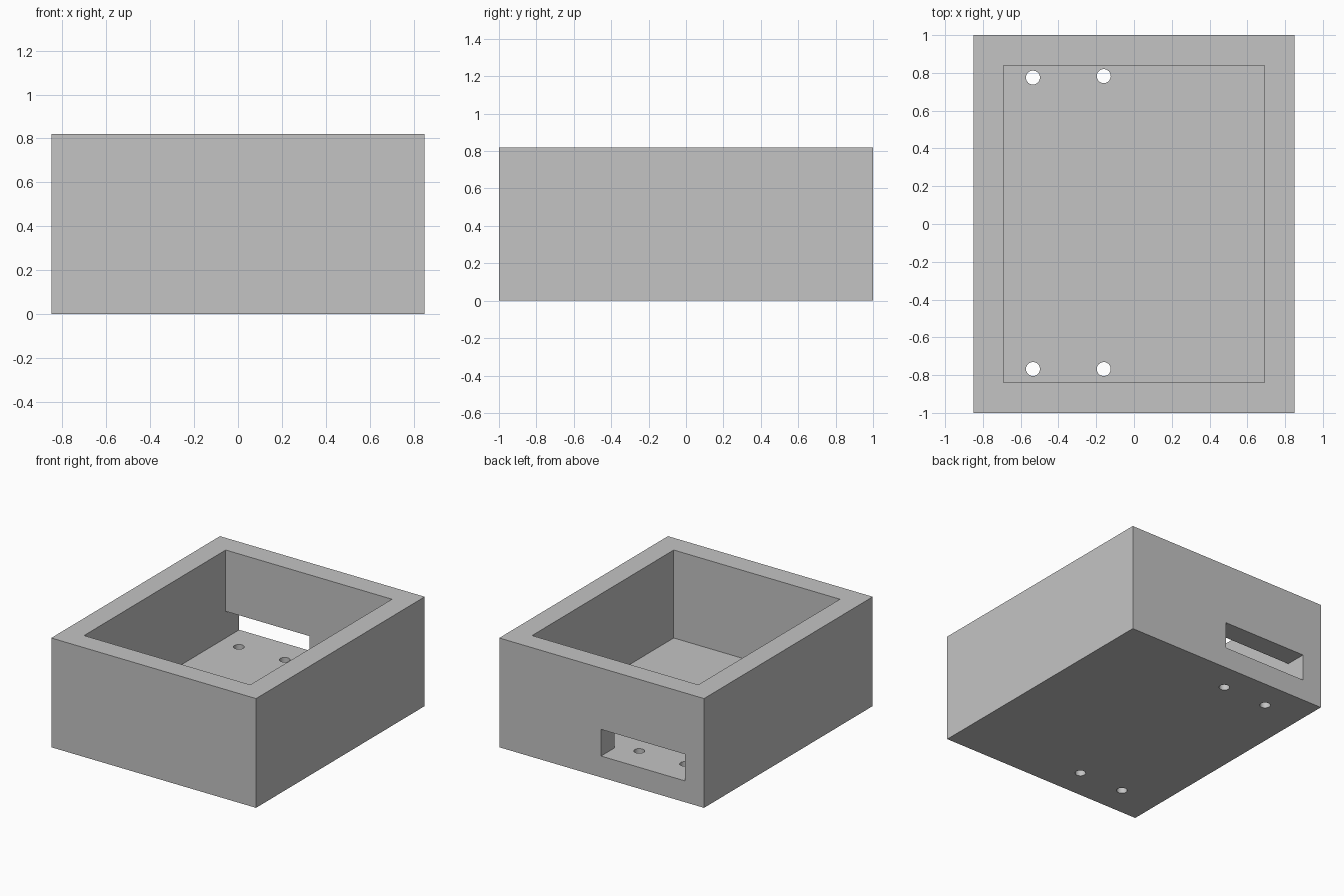
import bpy

cube = bpy.data.objects.get("Cube")
if cube:
    bpy.data.objects.remove(cube, do_unlink=True)

W, D, H = 1.70, 2.00, 0.82   # outer size
T = 0.16                     # wall and floor thickness

grey = bpy.data.materials.new("light_grey")
grey.use_nodes = True
colour = (0.55, 0.55, 0.55, 1)
grey.diffuse_color = colour
grey.node_tree.nodes["Principled BSDF"].inputs["Base Color"].default_value = colour


def box(name, low, high):
    centre = [(a + b) / 2 for a, b in zip(low, high)]
    bpy.ops.mesh.primitive_cube_add(size=1, location=centre)
    ob = bpy.context.object
    ob.name = name
    ob.scale = [b - a for a, b in zip(low, high)]
    bpy.ops.object.transform_apply(location=True, rotation=False, scale=True)
    ob.data.materials.append(grey)
    return ob


def cut(target, cutter):
    cutter.hide_render = True
    mod = target.modifiers.new("cut", 'BOOLEAN')
    mod.operation = 'DIFFERENCE'
    mod.solver = 'EXACT'
    mod.object = cutter
    bpy.context.view_layer.objects.active = target
    bpy.ops.object.modifier_apply(modifier=mod.name)
    bpy.data.objects.remove(cutter, do_unlink=True)


# Open-topped case
x, y = W / 2, D / 2
case = box("case", (-x, -y, 0), (x, y, H))
cut(case, box("cavity_cutter", (T - x, T - y, T), (x - T, y - T, H + 0.2)))

# Port slot in the back wall, flush with the floor and the right inner wall
cut(case, box("slot_cutter", (T - x, y - T - 0.1, T), (0.005, y + 0.2, 0.36)))

# Screw holes through the floor
for hx, hy in ((-0.535, 0.775), (-0.16, 0.783), (-0.535, -0.768), (-0.16, -0.768)):
    bpy.ops.mesh.primitive_cylinder_add(vertices=32, radius=0.037, depth=0.4,
                                        location=(hx, hy, T / 2))
    hole = bpy.context.object
    hole.name = "screw_hole_cutter"
    hole.data.materials.append(grey)
    cut(case, hole)

# Smooth hole walls, sharp box edges
bpy.ops.object.select_all(action='DESELECT')
case.select_set(True)
bpy.context.view_layer.objects.active = case
bpy.ops.object.shade_smooth_by_angle()
